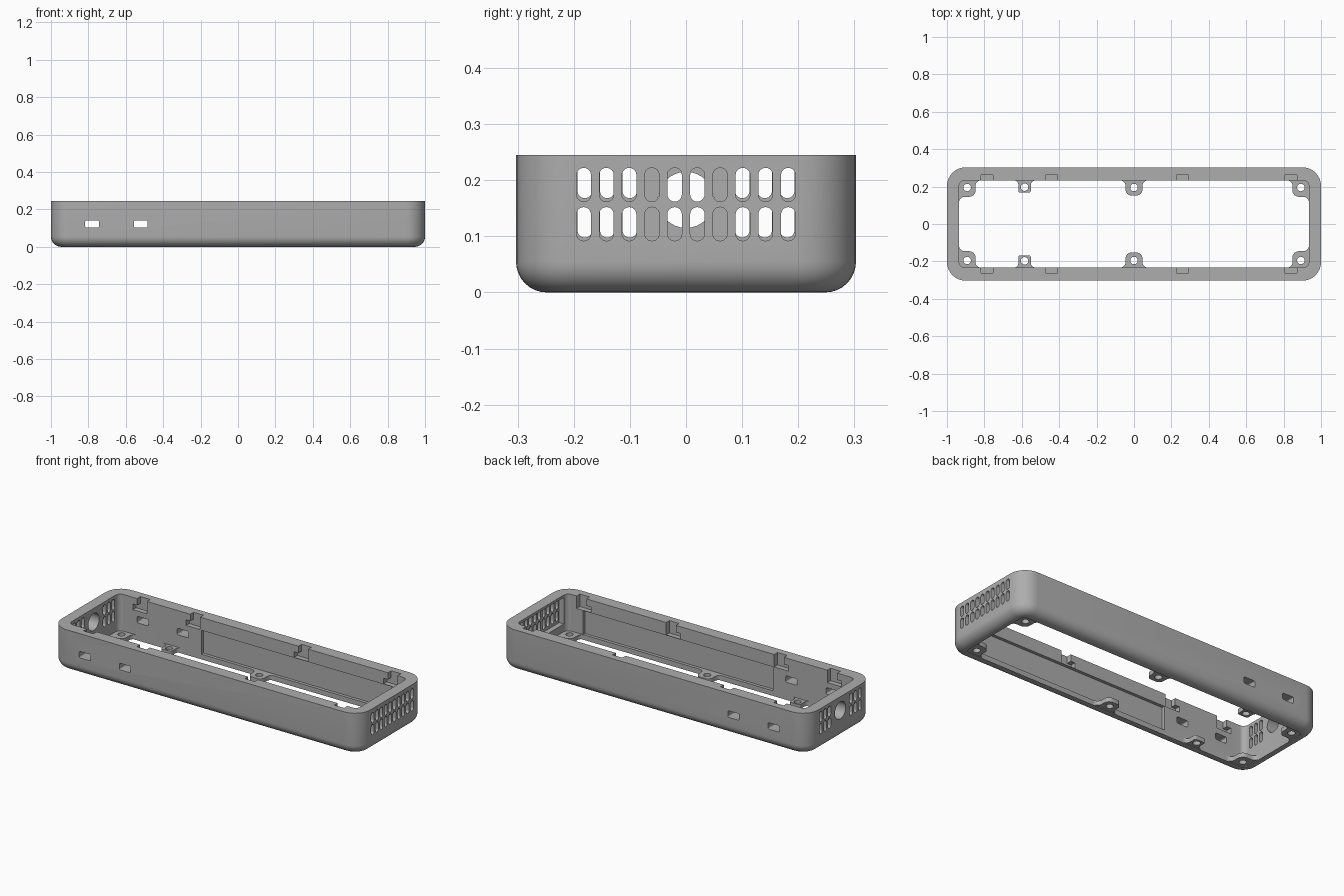
import bpy, bmesh
from math import sin, cos, pi
from mathutils import Matrix, Vector

cube = bpy.data.objects.get("Cube")
if cube:
    bpy.data.objects.remove(cube, do_unlink=True)

grey = bpy.data.materials.new("plain grey plastic")
grey.use_nodes = True
colour = (0.42, 0.42, 0.42, 1)
grey.diffuse_color = colour
grey.node_tree.nodes["Principled BSDF"].inputs["Base Color"].default_value = colour

HX, HY, H = 1.0, 0.303, 0.245     # outer half sizes and height
IX, IY = 0.935, 0.233             # inner half sizes


def make(name, bm):
    bmesh.ops.recalc_face_normals(bm, faces=bm.faces)
    mesh = bpy.data.meshes.new(name)
    bm.to_mesh(mesh)
    bm.free()
    mesh.materials.append(grey)
    ob = bpy.data.objects.new(name, mesh)
    bpy.context.collection.objects.link(ob)
    return ob


def arc(cx, cy, r, a0, a1, n=8):
    return [(cx + r * cos(a0 + (a1 - a0) * i / n), cy + r * sin(a0 + (a1 - a0) * i / n))
            for i in range(n + 1)]


def rounded_rect(hx, hy, r, n=8):
    pts = []
    for k, (sx, sy) in enumerate([(1, 1), (-1, 1), (-1, -1), (1, -1)]):
        pts += arc(sx * (hx - r), sy * (hy - r), r, k * pi / 2, (k + 1) * pi / 2, n)
    return pts


def prism(bm, pts, matrix, depth):
    """Extrude a flat outline by depth along its local z."""
    low = [bm.verts.new(matrix @ Vector((x, y, 0))) for x, y in pts]
    high = [bm.verts.new(matrix @ Vector((x, y, depth))) for x, y in pts]
    bm.faces.new(low[::-1])
    bm.faces.new(high)
    for i in range(len(pts)):
        j = (i + 1) % len(pts)
        bm.faces.new((low[i], low[j], high[j], high[i]))


def box(bm, x0, x1, y0, y1, z0, z1):
    m = Matrix.Translation(((x0 + x1) / 2, (y0 + y1) / 2, (z0 + z1) / 2))
    m = m @ Matrix.Diagonal((x1 - x0, y1 - y0, z1 - z0, 1))
    bmesh.ops.create_cube(bm, size=1, matrix=m)


def cut(target, bm):
    cutter = make("cutter", bm)
    cutter.hide_render = True
    mod = target.modifiers.new("cut", 'BOOLEAN')
    mod.operation, mod.solver, mod.object = 'DIFFERENCE', 'EXACT', cutter
    mod.use_self = True
    bpy.context.view_layer.objects.active = target
    bpy.ops.object.modifier_apply(modifier=mod.name)
    bpy.data.objects.remove(cutter, do_unlink=True)


def smooth(ob):
    bpy.ops.object.select_all(action='DESELECT')
    ob.select_set(True)
    bpy.context.view_layer.objects.active = ob
    bpy.ops.object.shade_smooth_by_angle(angle=0.5)


# Frame: rounded rectangle rings, with a rounded lower outer edge
bm = bmesh.new()
R = 0.055
rings = [(IX, IY, 0.03, H), (IX, IY, 0.03, 0)]
for i in range(9):
    a = i * pi / 16
    inset = R * (1 - sin(a))
    rings.append((HX - inset, HY - inset, 0.1 - inset, R * (1 - cos(a))))
rings.append((HX, HY, 0.1, H))
loops = [[bm.verts.new((x, y, z)) for x, y in rounded_rect(hx, hy, r)]
         for hx, hy, r, z in rings]
for k, a in enumerate(loops):
    b = loops[(k + 1) % len(loops)]
    for i in range(len(a)):
        j = (i + 1) % len(a)
        bm.faces.new((a[i], a[j], b[j], b[i]))
frame = make("case_frame", bm)

# Shallow recesses inside the long walls and behind the right-hand vents
bm = bmesh.new()
for s in (-1, 1):
    ys = sorted((s * (IY - 0.02), s * (IY + 0.018)))
    box(bm, -0.4, 0.83, *ys, 0.03, 0.17)
box(bm, IX - 0.02, IX + 0.03, -0.205, 0.205, 0.075, 0.23)
cut(frame, bm)

# Clip notches in the rim, each with a sideways catch pocket
for part in range(2):
    bm = bmesh.new()
    for x in (-0.785, -0.44, 0.26, 0.84):
        for s in (-1, 1):
            ys = sorted((s * (IY - 0.02), s * (IY + 0.03)))
            if part == 0:
                box(bm, x - 0.032, x + 0.032, *ys, 0.19, H + 0.02)
            else:
                box(bm, x - 0.06, x + 0.032, *ys, 0.172, 0.205)
    cut(frame, bm)

# Port windows through both long walls
bm = bmesh.new()
for x in (-0.78, -0.52):
    m = Matrix.Translation((x, 0.4, 0.122)) @ Matrix.Rotation(pi / 2, 4, 'X')
    prism(bm, rounded_rect(0.037, 0.019, 0.008, 3), m, 0.8)
cut(frame, bm)


# Vent slots in both ends, and a round cable hole in the left end
def end_hole(bm, pts, x, y, z):
    m = Matrix(((0, 0, 1, x), (1, 0, 0, y), (0, 1, 0, z), (0, 0, 0, 1)))
    prism(bm, pts, m, 0.2)


bm = bmesh.new()
slot = rounded_rect(0.0128, 0.03, 0.0125, 6)
for z in (0.122, 0.192):
    for i in range(10):
        y = (i - 4.5) * 0.0405
        end_hole(bm, slot, 0.85, y, z)
        if abs(i - 4.5) > 2:
            end_hole(bm, slot, -1.05, y * 0.99, z + 0.006)
end_hole(bm, arc(0, 0, 0.05, 0, 2 * pi * 31 / 32, 31), -1.05, 0, 0.165)
cut(frame, bm)
smooth(frame)


# Screw tabs: flared at the wall, with a round screw hole
def tab_outline(w, h, flare, r):
    half = [(w + flare, -0.012)] + arc(w + flare, flare, flare, -pi / 2, -pi, 6)
    half += arc(w - r, h - r, r, 0, pi / 2, 6)
    return half + [(-x, y) for x, y in reversed(half)]


def corner_outline():
    f, r, reach = 0.028, 0.035, 0.088
    side = [(-0.012, reach + f)] + arc(f, reach + f, f, pi, 1.5 * pi, 6)
    tip = arc(reach - r, reach - r, r, pi / 2, 0, 6)
    return side + tip + [(y, x) for x, y in reversed(side)] + [(-0.012, -0.012)]


def tab(name, pts, corner, sx, sy, hole):
    m = Matrix.Translation((corner[0], corner[1], 0.004)) @ Matrix.Diagonal((sx, sy, 1, 1))
    bm = bmesh.new()
    prism(bm, pts, m, 0.026)
    ob = make(name, bm)
    bm = bmesh.new()
    prism(bm, arc(0, 0, 0.02, 0, 2 * pi * 23 / 24, 23),
          Matrix.Translation((hole[0], hole[1], -0.1)), 0.3)
    cut(ob, bm)
    smooth(ob)


for s, side in ((1, "back"), (-1, "front")):
    wall = s * IY
    tab(side + "_middle_tab", tab_outline(0.045, 0.08, 0.03, 0.03), (0, wall), 1, -s, (0, s * 0.195))
    tab(side + "_small_tab", tab_outline(0.033, 0.065, 0.025, 0.008), (-0.585, wall), 1, -s,
        (-0.585, s * 0.197))
    for t, end in ((1, "left"), (-1, "right")):
        tab(side + "_" + end + "_corner_tab", corner_outline(), (t * IX, wall), -t, -s,
            (t * 0.892, s * 0.195))
